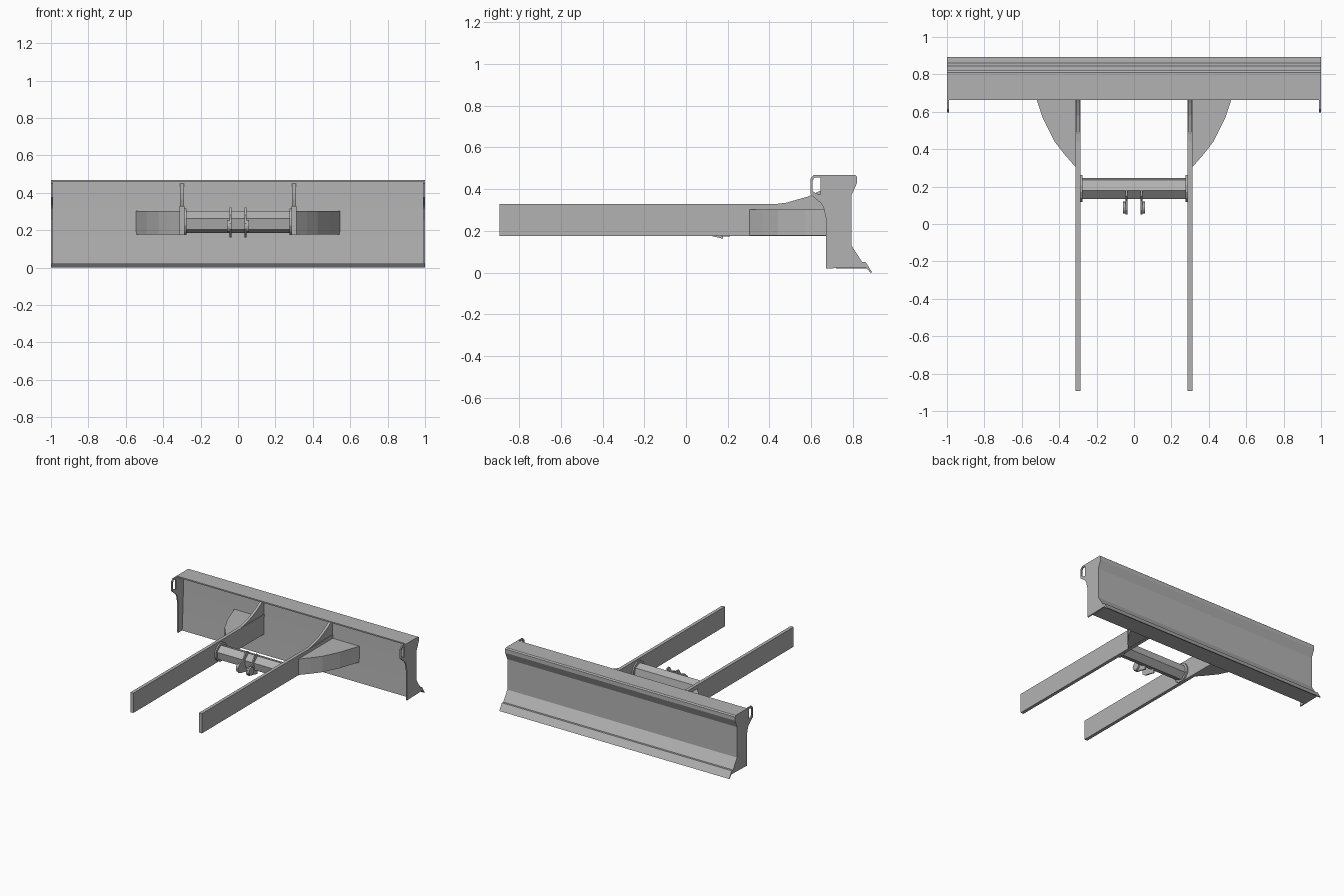
import bpy
import bmesh
from math import sin, cos, radians
from mathutils import Vector

cube = bpy.data.objects.get("Cube")
if cube:
    bpy.data.objects.remove(cube, do_unlink=True)

STEEL = (0.45, 0.45, 0.45, 1.0)
steel = bpy.data.materials.new("grey_steel")
steel.use_nodes = True
steel.diffuse_color = STEEL
steel.node_tree.nodes["Principled BSDF"].inputs["Base Color"].default_value = STEEL


def prism(name, outline, start, end, axis="X"):
    """Extrude a closed outline: (y, z) points along X, or (x, y) points along Z."""
    bm = bmesh.new()
    if axis == "X":
        verts = [bm.verts.new((start, a, b)) for a, b in outline]
        shift = Vector((end - start, 0, 0))
    else:
        verts = [bm.verts.new((a, b, start)) for a, b in outline]
        shift = Vector((0, 0, end - start))
    face = bm.faces.new(verts)
    grown = bmesh.ops.extrude_face_region(bm, geom=[face], use_keep_orig=True)
    moved = [g for g in grown["geom"] if isinstance(g, bmesh.types.BMVert)]
    bmesh.ops.translate(bm, verts=moved, vec=shift)
    bmesh.ops.recalc_face_normals(bm, faces=bm.faces)
    mesh = bpy.data.meshes.new(name)
    bm.to_mesh(mesh)
    bm.free()
    mesh.materials.append(steel)
    obj = bpy.data.objects.new(name, mesh)
    bpy.context.collection.objects.link(obj)
    return obj


def pair(name, outline, inner, outer):
    """Matching plates on the left (+x) and right (-x)."""
    prism("left_" + name, outline, inner, outer)
    prism("right_" + name, outline, -outer, -inner)


def ngon(y, z, radius, sides, turn=0):
    angles = [radians(turn + 360 * i / sides) for i in range(sides)]
    return [(y + radius * cos(a), z + radius * sin(a)) for a in angles]


# Blade: working face, top flange and lower lip in one section
working_face = [(.865, .025), (.845, .05), (.793, .13), (.793, .37),
                (.82, .43), (.82, .46), (.81, .468)]
blade = [(.72, .02), (.865, .02)] + working_face[1:] + [
    (.664, .468), (.664, .458), (.74, .458), (.735, .32), (.728, .16)]
prism("blade", blade, -.99, .99)
prism("cutting_edge", [(.862, .025), (.884, 0), (.893, 0), (.86, .052), (.842, .052)], -1, 1)

# End plates with looped lifting hooks
end_plate = [(.672, .02)] + working_face + [
    (.644, .468), (.644, .36), (.644, .335), (.658, .317), (.672, .255)]
hook = [(.644, .468), (.612, .468), (.596, .45), (.596, .375), (.644, .335),
        (.644, .375), (.632, .375), (.607, .39), (.607, .44), (.615, .455), (.644, .455)]
pair("end_plate", end_plate, .99, 1)
pair("lifting_hook", hook, .99, 1)

# Push arms and the gussets rising to the blade
pair("push_arm", [(-.893, .175), (.735, .175), (.735, .33), (-.893, .33)], .286, .312)
pair("gusset", [(.44, .33), (.48, .335), (.58, .363), (.65, .395), (.70, .425), (.735, .45), (.735, .33)],
     .289, .309)

# Curved side braces between arms and blade
brace = [(.30, .29), (.37, .37), (.425, .441), (.489, .57), (.521, .666), (.545, .732), (.30, .732)]
prism("left_brace", brace, .177, .302, "Z")
prism("right_brace", [(-x, y) for x, y in brace], .177, .302, "Z")

# Hexagonal cross tube with its end flanges
prism("cross_tube", ngon(.19, .243, .06, 6, 40), -.28, .28)
pair("tube_flange", ngon(.19, .245, .074, 12, 15), .275, .287)

# Twin cylinder lugs with round bosses
lug = [(.178, .32), (.15, .32), (.125, .28), (.075, .26), (.052, .235),
       (.052, .205), (.075, .185), (.125, .175), (.178, .162)]
pair("cylinder_lug", lug, .035, .045)
pair("lug_boss", ngon(.087, .222, .032, 16), .045, .058)
